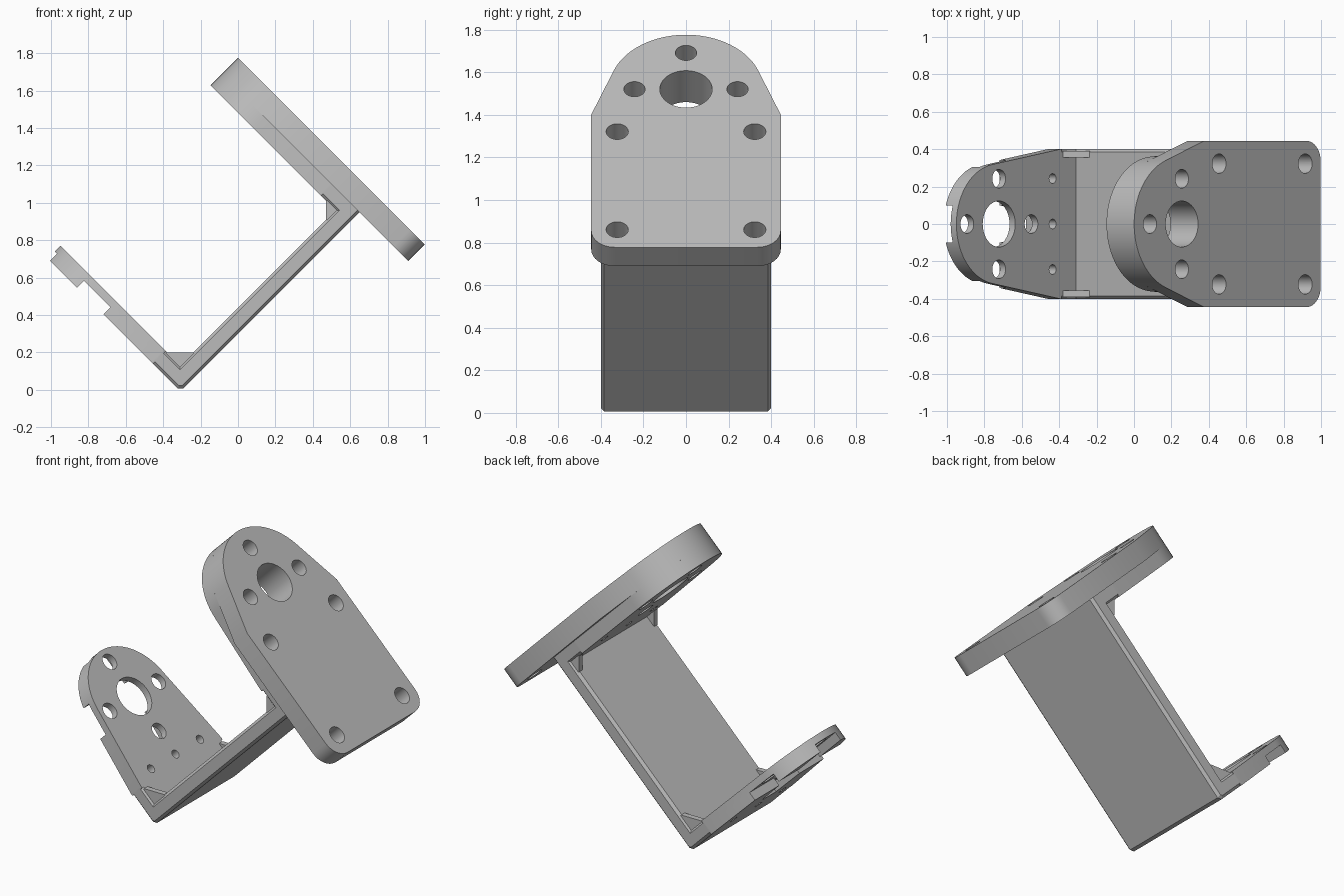
import bpy, bmesh, math
from mathutils import Vector

if "Cube" in bpy.data.objects:
    bpy.data.objects.remove(bpy.data.objects["Cube"])

S = math.sqrt(0.5)
A, B, Y = Vector((S, 0, S)), Vector((-S, 0, S)), Vector((0, 1, 0))  # web, arm, width axes
HUB = 0.894                      # hub centre along the arms

grey = bpy.data.materials.new("grey")
grey.diffuse_color = (0.5, 0.5, 0.5, 1)
grey.use_nodes = True
grey.node_tree.nodes["Principled BSDF"].inputs["Base Color"].default_value = grey.diffuse_color


def solid(name, pts, lo, hi, u, v, w, bevel=None):
    """Extrude a 2D outline (u, v) along w from lo to hi."""
    bm = bmesh.new()
    base = bm.faces.new([bm.verts.new(u * p + v * q + w * lo) for p, q in pts])
    r = bmesh.ops.extrude_face_region(bm, geom=[base])
    for e in r["geom"]:
        if isinstance(e, bmesh.types.BMVert):
            e.co += w * (hi - lo)
    bmesh.ops.recalc_face_normals(bm, faces=bm.faces)
    if bevel:
        edges = [e for e in bm.edges if bevel(e)]
        bmesh.ops.bevel(bm, geom=edges, offset=0.016, segments=1, affect='EDGES')
    me = bpy.data.meshes.new(name)
    bm.to_mesh(me)
    bm.free()
    ob = bpy.data.objects.new(name, me)
    bpy.context.collection.objects.link(ob)
    me.materials.append(grey)
    return ob


def combine(ob, others, op):
    """Apply booleans and remove the helper solids."""
    for o in others:
        m = ob.modifiers.new("cut", 'BOOLEAN')
        m.operation, m.solver, m.object = op, 'EXACT', o
        bpy.context.view_layer.objects.active = ob
        bpy.ops.object.modifier_apply(modifier=m.name)
        bpy.data.objects.remove(o)


def circle(b, y, r, a0=0, a1=2 * math.pi, n=40):
    full = a1 - a0 > 6.28
    return [(b + r * math.cos(a0 + (a1 - a0) * i / n), y + r * math.sin(a0 + (a1 - a0) * i / n))
            for i in range(n if full else n + 1)]


def hub_outline(corner_b, half, r, start):
    """Start points, straight side, tangent taper, round end."""
    d = math.hypot(HUB - corner_b, half)
    t = math.atan2(half, corner_b - HUB) - math.acos(r / d)
    return ([(b, -y) for b, y in start] + [(corner_b, -half)] + circle(HUB, 0, r, -t, t)
            + [(corner_b, half)] + [(b, y) for b, y in reversed(start)])


def drill(ob, holes, lo, hi):
    combine(ob, [solid("cutter", circle(b, y, r), lo, hi, B, Y, A) for b, y, r in holes], 'DIFFERENCE')


hub_holes = [(HUB, 0, 0.123), (1.135, 0, 0.05), (HUB, 0.242, 0.05), (HUB, -0.242, 0.05)]
arm_holes = hub_holes + [(0.65, 0, 0.05)] + [(0.488, y, 0.026) for y in (-0.243, 0, 0.243)]

# Bracket core: C profile in (a, b), chamfered along its side edges
END = 0.43
c_profile = [(-0.223, END), (-0.223, 0.232), (-0.203, 0.212), (1.131, 0.212), (1.131, END),
             (1.047, END), (1.047, 0.311), (-0.127, 0.311), (-0.127, END)]


def side_edge(e):
    m = (e.verts[0].co + e.verts[1].co) / 2
    same = abs(e.verts[0].co.y - e.verts[1].co.y) < 1e-4
    return same and m.dot(B) < END - 1e-3 and m.dot(A) < 1.12


bracket = solid("bracket", c_profile, -0.4, 0.4, A, B, Y, side_edge)

# Arms with round hub ends
lower = solid("lower_arm", hub_outline(END, 0.4, 0.322, [(0.42, 0.4)]), -0.223, -0.127, B, Y, A)
drill(lower, arm_holes, -0.4, 0.1)
upper = solid("upper_arm", hub_outline(END, 0.4, 0.361, [(0.42, 0.4)]), 1.047, 1.131, B, Y, A)
drill(upper, arm_holes, 0.9, 1.3)

# Cross-shaped recess in the outer face of the lower arm
w = 0.1
cross = [(HUB - 0.3, -0.07), (HUB - w, -w), (HUB - w, -0.5), (HUB + w, -0.5), (HUB + w, -w),
         (HUB + 0.5, -w), (HUB + 0.5, w), (HUB + w, w), (HUB + w, 0.5), (HUB - w, 0.5),
         (HUB - w, w), (HUB - 0.3, 0.07)]
combine(lower, [solid("cutter", cross, -0.4, -0.17, B, Y, A)], 'DIFFERENCE')
combine(bracket, [lower, upper], 'UNION')

# Small corner gussets near both sides
for s in (-1, 1):
    for a, d in ((-0.127, 0.1), (1.047, -0.07)):
        e = -0.01 if d > 0 else 0.01
        tri = [(a + e, 0.301), (a + d, 0.301), (a + d, 0.311), (a, 0.311 + abs(d)), (a + e, 0.311 + abs(d))]
        solid("gusset", tri, s * 0.355, s * 0.39, A, B, Y)

# Mounting plate with rounded rear corners
rc = 0.11
corner = [(-0.156 + rc - rc * math.cos(t), 0.445 - rc + rc * math.sin(t))
          for t in [i * math.pi / 16 for i in range(9)]]
plate = solid("mounting_plate", hub_outline(0.725, 0.445, 0.361, corner), 1.131, 1.256, B, Y, A)
drill(plate, hub_holes + [(b, s * 0.323, 0.052) for b in (0.612, -0.039) for s in (-1, 1)], 1.0, 1.4)

# Keep edges sharp, round walls smooth
for ob in bpy.context.scene.objects:
    bpy.ops.object.select_all(action='DESELECT')
    ob.select_set(True)
    bpy.context.view_layer.objects.active = ob
    bpy.ops.object.shade_smooth_by_angle(angle=math.radians(25))
